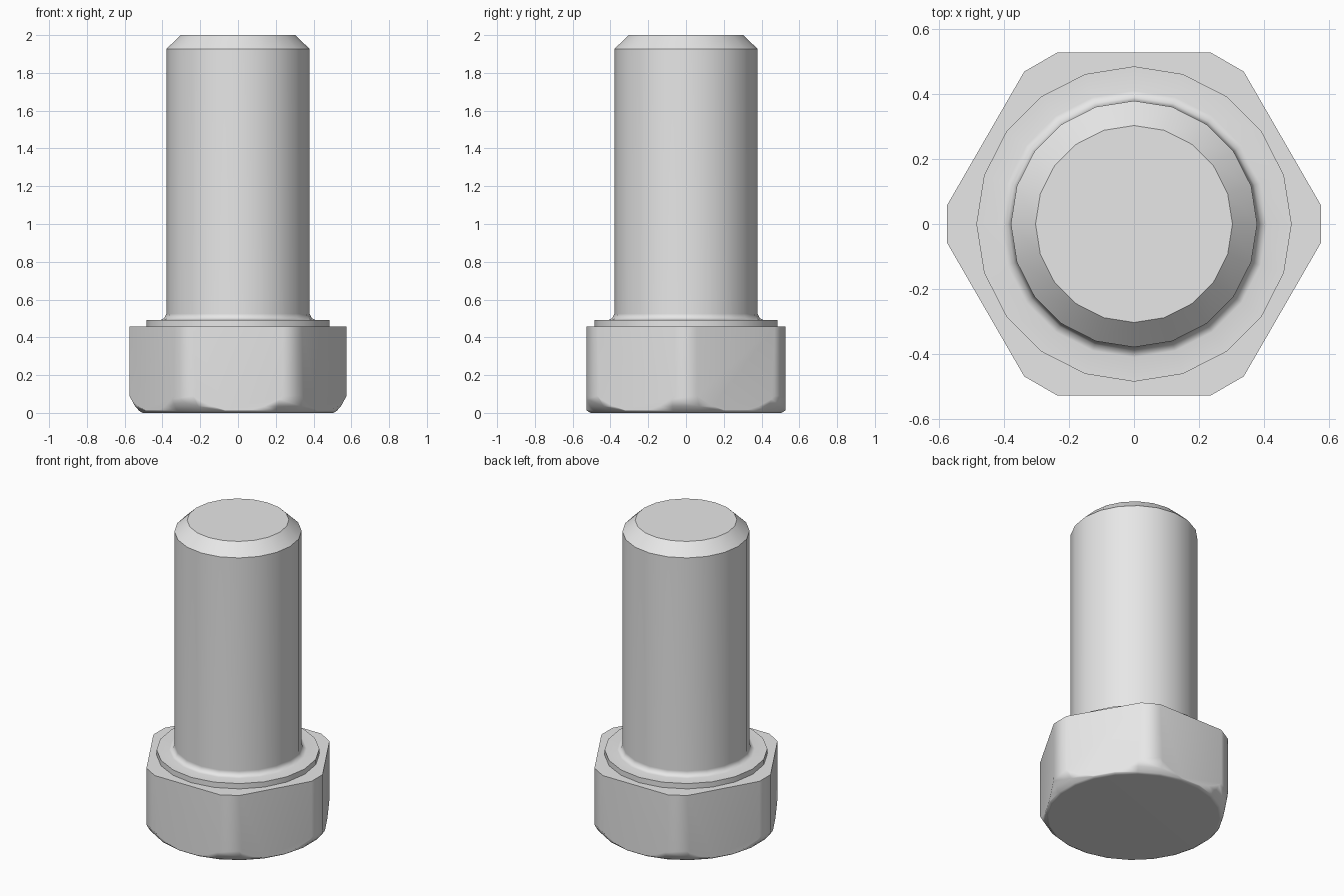
import bpy
import bmesh
from math import cos, sin, pi, radians
from mathutils import Vector

cube = bpy.data.objects.get("Cube")
if cube:
    bpy.data.objects.remove(cube, do_unlink=True)

steel = bpy.data.materials.new("light grey steel")
steel.use_nodes = True
steel.diffuse_color = (0.8, 0.8, 0.8, 1)
steel.node_tree.nodes["Principled BSDF"].inputs["Base Color"].default_value = (0.8, 0.8, 0.8, 1)


def lathe(profile, sides, offset=0.0):
    """Closed solid turned around z from (radius, height) points."""
    bm = bmesh.new()
    rings = []
    for r, z in profile:
        angles = [offset + 2 * pi * i / sides for i in range(sides)]
        rings.append([bm.verts.new((r * cos(a), r * sin(a), z)) for a in angles])
    for low, high in zip(rings, rings[1:]):
        for i in range(sides):
            j = (i + 1) % sides
            bm.faces.new((low[i], low[j], high[j], high[i]))
    bm.faces.new(rings[0][::-1])
    bm.faces.new(rings[-1])
    return bm


def finish(bm, name, angle):
    bmesh.ops.recalc_face_normals(bm, faces=bm.faces)
    mesh = bpy.data.meshes.new(name)
    bm.to_mesh(mesh)
    bm.free()
    mesh.materials.append(steel)
    obj = bpy.data.objects.new(name, mesh)
    bpy.context.collection.objects.link(obj)
    bpy.ops.object.select_all(action='DESELECT')
    obj.select_set(True)
    bpy.context.view_layer.objects.active = obj
    bpy.ops.object.shade_smooth_by_angle(angle=radians(angle))
    weighted = obj.modifiers.new("Weighted normals", 'WEIGHTED_NORMAL')
    weighted.keep_sharp = True
    return obj


# Hexagonal head: a turned blank with a rounded lower rim, cut by six flats
SIDES = 24
grow = 1 / cos(pi / SIDES)
blank = [(0.505, 0), (0.522, 0.01), (0.545, 0.035), (0.575, 0.09), (0.575, 0.457)]
head = lathe([(r * grow, z) for r, z in blank], SIDES, pi / SIDES)
for k in range(6):
    a = radians(30 + 60 * k)
    normal = Vector((cos(a), sin(a), 0))
    bmesh.ops.bisect_plane(head, geom=head.verts[:] + head.edges[:] + head.faces[:],
                           plane_co=normal * 0.527, plane_no=normal, clear_outer=True)
    rim = [e for e in head.edges if e.is_boundary]
    bmesh.ops.holes_fill(head, edges=rim, sides=0)
finish(head, "hex_head", 45)

# Washer face, fillet, shank and chamfered tip turned as one piece
shank = [(0.485, 0.45), (0.485, 0.492), (0.41, 0.492), (0.39, 0.502),
         (0.379, 0.525), (0.379, 1.927), (0.303, 2)]
finish(lathe(shank, 20), "shank", 40)
